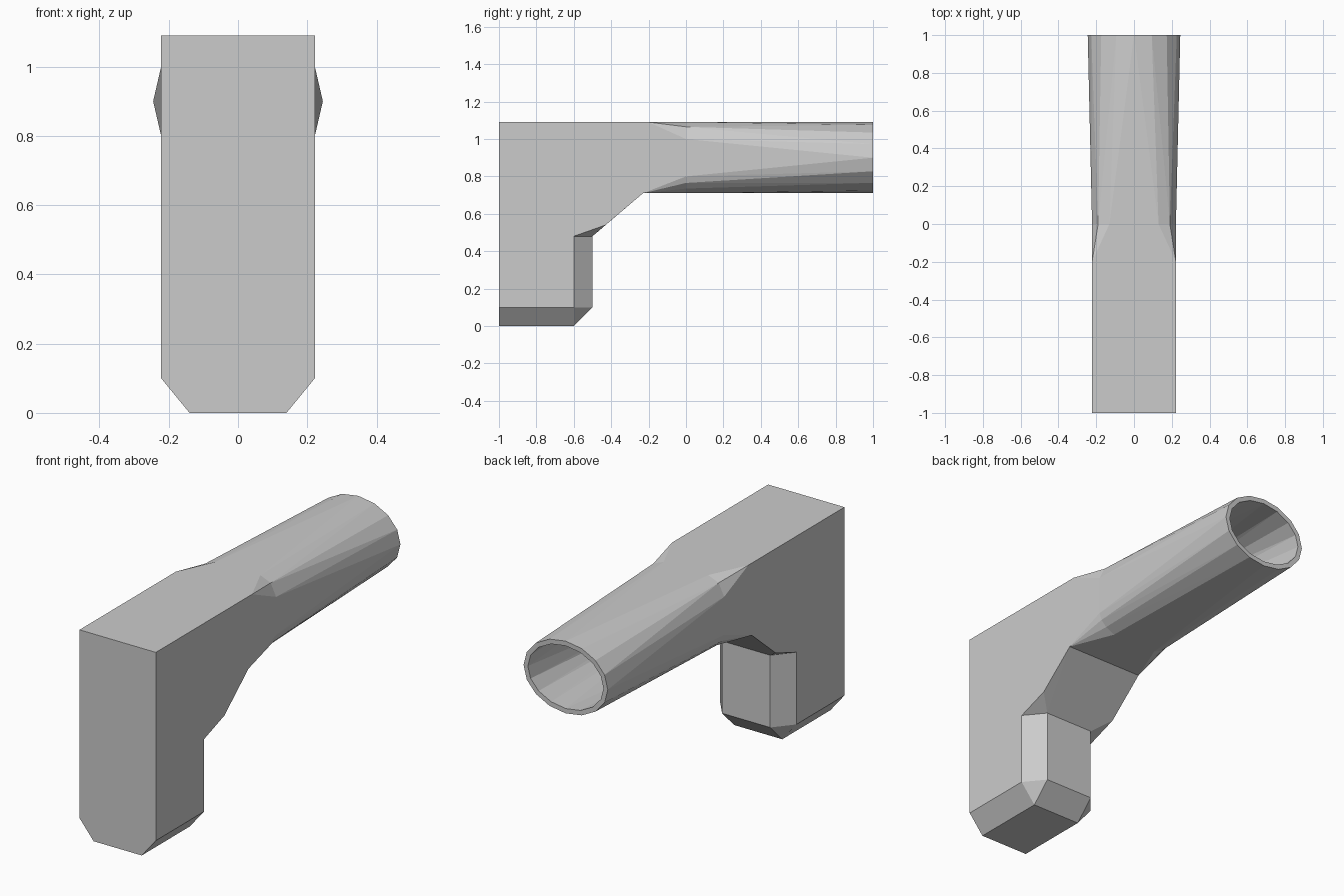
import bpy, bmesh
from math import cos, sin, pi

if "Cube" in bpy.data.objects:
    bpy.data.objects.remove(bpy.data.objects["Cube"])

W, C, TOP, LOW, MID = 0.222, 0.14, 1.09, 0.71, 0.90
bm = bmesh.new()


def both(points):
    """Mirror (x, y, z) points across x = 0."""
    return [(s * x, y, z) for x, y, z in points for s in (1, -1)]


def hull(points, *open_tests):
    """Convex section, left open where it joins its neighbours."""
    part = bmesh.new()
    for p in points:
        part.verts.new(p)
    bmesh.ops.convex_hull(part, input=part.verts[:])
    bad = [f for f in part.faces
           if any(all(t(v.co) for v in f.verts) for t in open_tests)]
    bmesh.ops.delete(part, geom=bad, context='FACES')
    loose = [v for v in part.verts if not v.link_faces]
    bmesh.ops.delete(part, geom=loose, context='VERTS')
    tmp = bpy.data.meshes.new("section")
    part.to_mesh(tmp)
    part.free()
    bm.from_mesh(tmp)
    bpy.data.meshes.remove(tmp)


# shared cross-sections
seat = both([(W, -1, .48), (W, -.6, .48), (C, -.5, .48)])
rear = both([(W, -.2, TOP), (W, -.23, LOW)])
neck = both([(W, 0, 1.0), (.19, 0, 1.065), (.13, 0, TOP),
             (W, 0, .80), (.21, 0, .765), (.18, 0, .735), (.13, 0, LOW)])
mouth = [(.245 * cos(i * pi / 8), 1, MID + .19 * sin(i * pi / 8)) for i in range(16)]

# chamfered lower block
foot = both([(W, -1, .1), (C, -1, 0), (C, -.6, 0), (W, -.6, .1), (C, -.5, .1)])
hull(foot + seat, lambda c: c.z > .479)
# upper block with sloped underside
upper = both([(W, -1, TOP), (W, -.43, .54)])
hull(seat + upper + rear, lambda c: c.z < .481, lambda c: c.y > -.24)
# square-to-round transition
hull(rear + neck, lambda c: c.y < -.19, lambda c: c.y > -.001)
# tube
hull(neck + mouth, lambda c: c.y < .001)

# weld the sections, then open the tube mouth
bmesh.ops.remove_doubles(bm, verts=bm.verts[:], dist=.0005)
bmesh.ops.recalc_face_normals(bm, faces=bm.faces[:])
bmesh.ops.dissolve_limit(bm, angle_limit=.005, verts=bm.verts[:], edges=bm.edges[:])
cap = [f for f in bm.faces if all(v.co.y > .999 for v in f.verts)]
bmesh.ops.delete(bm, geom=cap, context='FACES')

mesh = bpy.data.meshes.new("elbow_pipe")
bm.to_mesh(mesh)
bm.free()
pipe = bpy.data.objects.new("elbow_pipe", mesh)
bpy.context.collection.objects.link(pipe)

# wall thickness
wall = pipe.modifiers.new("wall", 'SOLIDIFY')
wall.thickness = .025
wall.offset = -1
